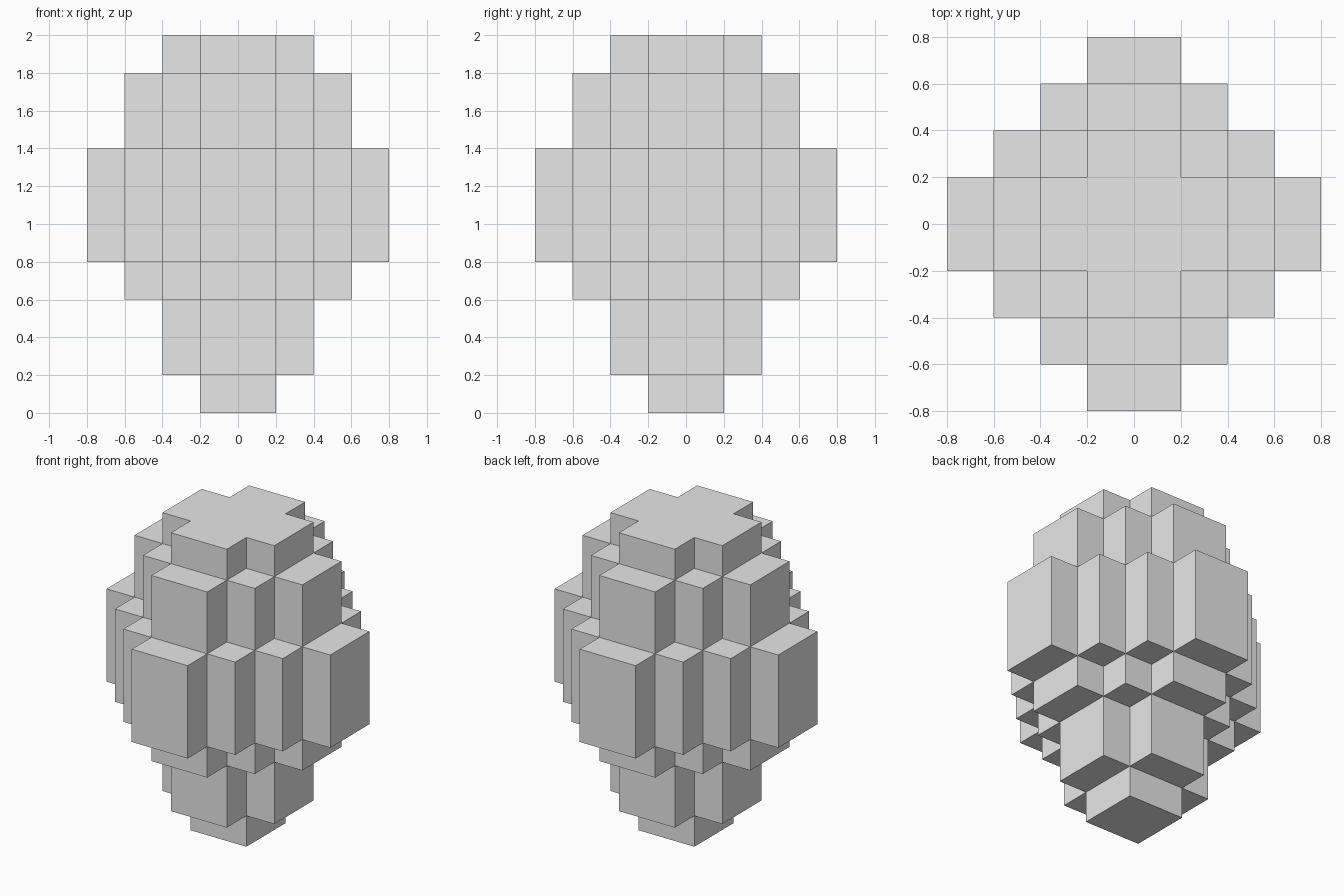
import bpy
import bmesh
import math
from mathutils import Vector

if "Cube" in bpy.data.objects:
    bpy.data.objects.remove(bpy.data.objects["Cube"])

CELL = 0.2
# Steps in the stepped diamond of each layer, bottom to top
LAYERS = [1, 2, 2, 3, 4, 4, 4, 3, 3, 2]


def solid(i, j, k):
    """True where the stepped diamond of layer k fills cell (i, j)."""
    if not 0 <= k < len(LAYERS):
        return False
    ring_x = i if i >= 0 else -i - 1
    ring_y = j if j >= 0 else -j - 1
    return ring_x + ring_y < LAYERS[k]


grey = bpy.data.materials.new("light grey")
grey.diffuse_color = (0.8, 0.8, 0.8, 1.0)
grey.use_nodes = True
grey.node_tree.nodes["Principled BSDF"].inputs["Base Color"].default_value = grey.diffuse_color

# Outer skin of the block body: one square wherever a cell meets empty space
bm = bmesh.new()
axes = [Vector((1, 0, 0)), Vector((0, 1, 0)), Vector((0, 0, 1))]
for k in range(len(LAYERS)):
    for i in range(-4, 4):
        for j in range(-4, 4):
            if not solid(i, j, k):
                continue
            centre = Vector((i + 0.5, j + 0.5, k + 0.5))
            for a in range(3):
                for sign in (1, -1):
                    n = axes[a] * sign
                    if solid(i + int(n.x), j + int(n.y), k + int(n.z)):
                        continue
                    u, v = axes[(a + 1) % 3], axes[(a + 2) % 3] * sign
                    corners = [(-1, -1), (1, -1), (1, 1), (-1, 1)]
                    bm.faces.new([bm.verts.new((centre + (n + u * s + v * t) / 2) * CELL)
                                  for s, t in corners])
bmesh.ops.remove_doubles(bm, verts=bm.verts, dist=0.001)

# Merge the squares into clean flat panels
bmesh.ops.dissolve_limit(bm, angle_limit=math.radians(1), verts=bm.verts, edges=bm.edges)

mesh = bpy.data.meshes.new("stepped_body")
bm.to_mesh(mesh)
bm.free()
mesh.materials.append(grey)
body = bpy.data.objects.new("stepped_body", mesh)
bpy.context.collection.objects.link(body)
